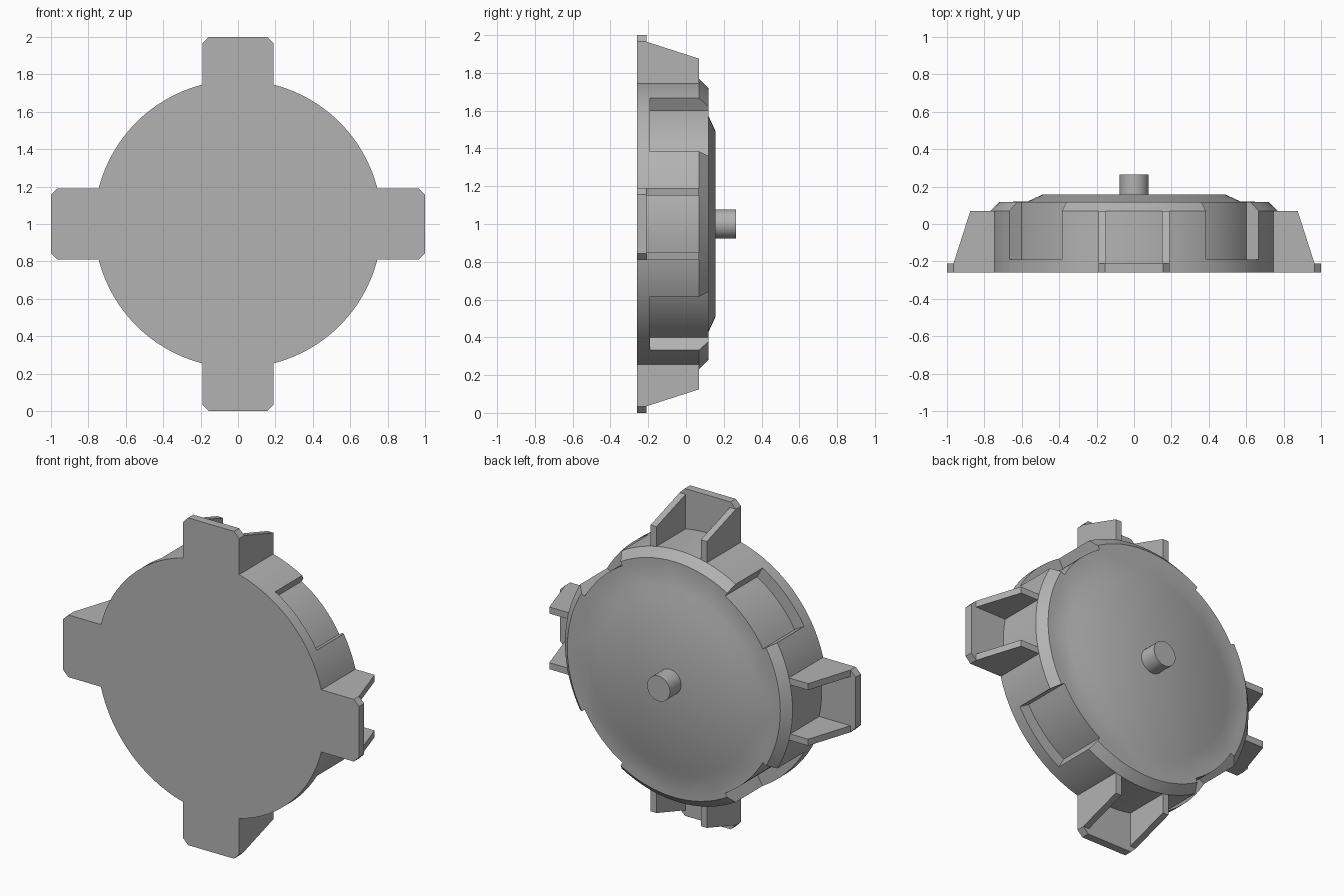
import bpy, bmesh
from math import sin, cos, pi, radians
from mathutils import Matrix, Vector

if "Cube" in bpy.data.objects:
    bpy.data.objects.remove(bpy.data.objects["Cube"])

FRONT, PLATE_BACK, SHOULDER = -0.26, -0.21, 0.07
CENTRE = Matrix.Translation((0, 0, 1))

grey = bpy.data.materials.new("mid grey")
grey.use_nodes = True
grey.diffuse_color = (0.45, 0.45, 0.45, 1)
grey.node_tree.nodes["Principled BSDF"].inputs["Base Color"].default_value = (0.45, 0.45, 0.45, 1)


def make_object(name, bm, turn=0):
    """Turn the mesh about the hub axis and lift it to the hub height."""
    bmesh.ops.recalc_face_normals(bm, faces=bm.faces)
    bm.transform(CENTRE @ Matrix.Rotation(turn, 4, 'Y'))
    mesh = bpy.data.meshes.new(name)
    bm.to_mesh(mesh)
    bm.free()
    mesh.materials.append(grey)
    obj = bpy.data.objects.new(name, mesh)
    bpy.context.collection.objects.link(obj)
    return obj


def prism(name, points, depth, turn=0):
    """Extrude a flat outline along a vector."""
    bm = bmesh.new()
    face = bm.faces.new([bm.verts.new(p) for p in points])
    new = bmesh.ops.extrude_face_region(bm, geom=[face])["geom"]
    bmesh.ops.translate(bm, vec=Vector(depth),
                        verts=[v for v in new if isinstance(v, bmesh.types.BMVert)])
    return make_object(name, bm, turn)


def lathe(name, profile, sides):
    """Revolve (radius, y) points about the hub axis, capping both ends."""
    bm = bmesh.new()
    rings = [[bm.verts.new((r * cos(2 * pi * i / sides), y, r * sin(2 * pi * i / sides)))
              for i in range(sides)] for r, y in profile]
    for a, b in zip(rings, rings[1:]):
        for i in range(sides):
            j = (i + 1) % sides
            bm.faces.new((a[i], a[j], b[j], b[i]))
    bm.faces.new(rings[0])
    bm.faces.new(rings[-1])
    return make_object(name, bm)


def combine(target, tool, operation):
    mod = target.modifiers.new(operation, 'BOOLEAN')
    mod.operation, mod.object, mod.solver = operation, tool, 'EXACT'
    bpy.context.view_layer.objects.active = target
    bpy.ops.object.modifier_apply(modifier=mod.name)
    bpy.data.objects.remove(tool)


# Round drum with chamfered rim and raised back
drum = lathe("drum", [(0.769, FRONT), (0.769, SHOULDER), (0.72, 0.118),
                      (0.57, 0.12), (0.49, 0.157)], 96)

# Four recesses on the diagonals of the rim
for k in range(4):
    angles = [radians(30 + 3.75 * i) for i in range(9)]
    outline = [(0.695 * cos(a), -0.19, 0.695 * sin(a)) for a in angles]
    outline += [(0.9 * cos(a), -0.19, 0.9 * sin(a)) for a in reversed(angles)]
    cutter = prism("recess_cutter", outline, (0, 0.5, 0), k * pi / 2)
    cutter.hide_render = True
    combine(drum, cutter, 'DIFFERENCE')

# Four arms, each a clipped plate with two sloping ribs
for k in range(4):
    turn = k * pi / 2
    half = [(0.19, 0.7), (0.19, 0.965), (0.155, 1.0)]
    outline = half + [(-x, z) for x, z in reversed(half)]
    plate = prism("arm_plate", [(x, FRONT, z) for x, z in outline],
                  (0, PLATE_BACK - FRONT, 0), turn)
    combine(drum, plate, 'UNION')
    for x in (-0.19, 0.15):
        side = [(0.7, FRONT), (0.965, FRONT), (0.965, PLATE_BACK),
                (0.875, SHOULDER), (0.7, SHOULDER)]
        rib = prism("arm_rib", [(x, y, z) for z, y in side], (0.04, 0, 0), turn)
        combine(drum, rib, 'UNION')

# Merge the flat areas left split by the joins
bm = bmesh.new()
bm.from_mesh(drum.data)
bmesh.ops.remove_doubles(bm, verts=bm.verts, dist=0.0001)
bmesh.ops.dissolve_limit(bm, angle_limit=radians(0.3), verts=bm.verts, edges=bm.edges)
bm.to_mesh(drum.data)
bm.free()

# Axle pin on the back
pin = lathe("axle_pin", [(0.077, 0.14), (0.077, 0.265)], 32)

for obj in (drum, pin):
    bpy.ops.object.select_all(action='DESELECT')
    obj.select_set(True)
    bpy.context.view_layer.objects.active = obj
    bpy.ops.object.shade_smooth_by_angle(angle=radians(30))
